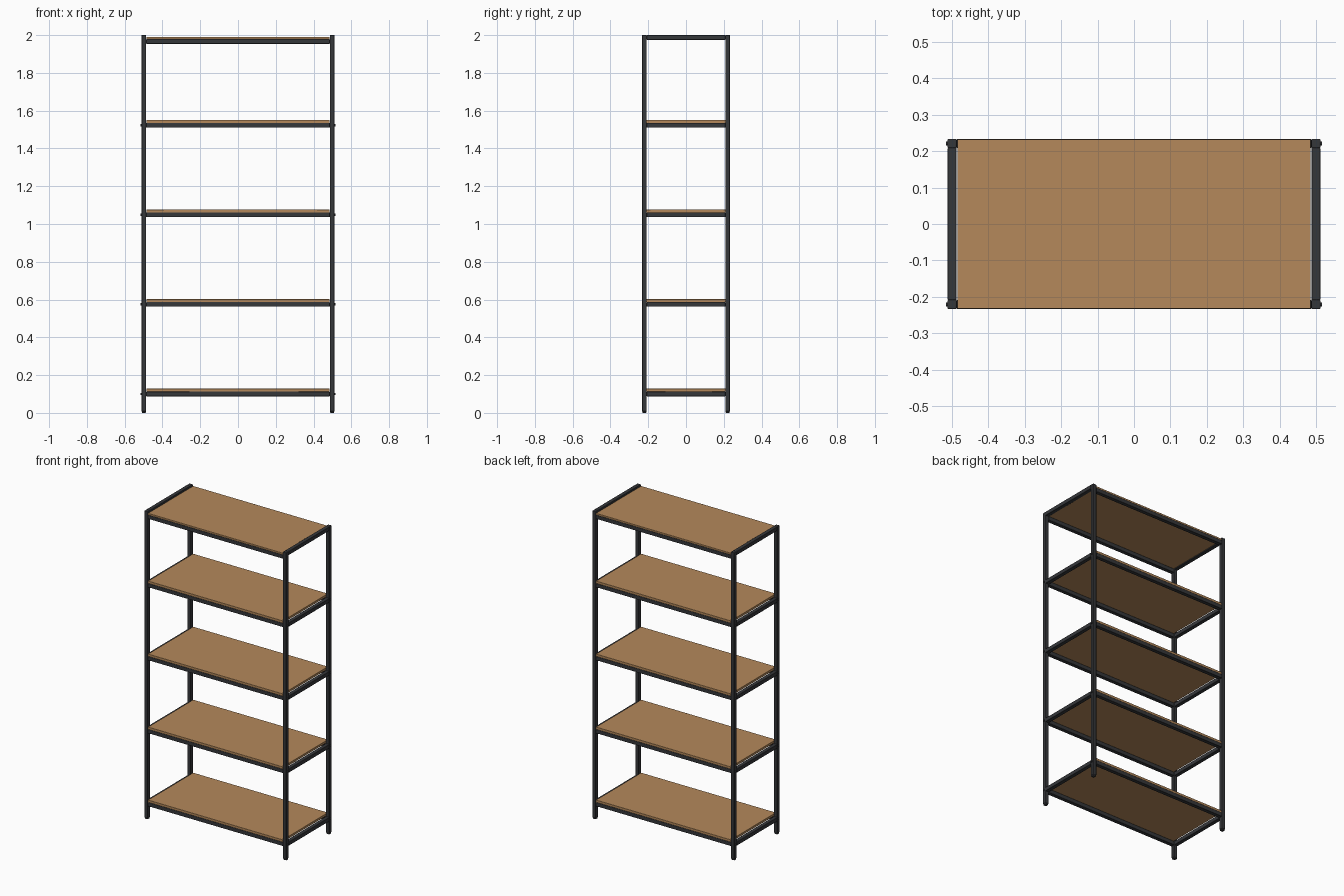
import bpy, math

if "Cube" in bpy.data.objects:
    bpy.data.objects.remove(bpy.data.objects["Cube"])


def material(name, rgb):
    m = bpy.data.materials.new(name)
    m.diffuse_color = (*rgb, 1)
    m.use_nodes = True
    m.node_tree.nodes["Principled BSDF"].inputs["Base Color"].default_value = m.diffuse_color
    return m


steel = material("dark steel", (0.036, 0.038, 0.042))
wood = material("warm wood", (0.46, 0.25, 0.105))

HX, HY, T = 0.511, 0.233, 0.025      # half width, half depth, tube size
RAIL_Z = [0.088, 0.562, 1.036, 1.510, 1.954]   # underside of each shelf rail


def box(name, lo, hi, mat, bevel=0.0):
    size = [b - a for a, b in zip(lo, hi)]
    centre = [(a + b) / 2 for a, b in zip(lo, hi)]
    bpy.ops.mesh.primitive_cube_add(size=1, location=centre)
    ob = bpy.context.object
    ob.name = name
    ob.scale = size
    bpy.ops.object.transform_apply(location=False, rotation=False, scale=True)
    ob.data.materials.append(mat)
    if bevel:
        mod = ob.modifiers.new("soft edge", 'BEVEL')
        mod.width = bevel
        mod.segments = 2
        bpy.ops.object.shade_smooth_by_angle()
    return ob


def span(s, outer, width):
    """Range lying just inside an outer limit on side s."""
    return sorted((s * outer, s * (outer - width)))


# Upright posts with small foot caps
for sx in (-1, 1):
    for sy in (-1, 1):
        x0, x1 = span(sx, HX, T)
        y0, y1 = span(sy, HY, T)
        box("post", (x0, y0, 0.008), (x1, y1, 2.0), steel, 0.003)
        box("foot_cap", (x0 + .002, y0 + .002, 0), (x1 - .002, y1 - .002, 0.01), steel, 0.002)

for i, z in enumerate(RAIL_Z):
    top = i == len(RAIL_Z) - 1
    # Long rails at front and back
    for sy in (-1, 1):
        y0, y1 = span(sy, HY, T)
        box("long_rail", (-HX + T, y0, z), (HX - T, y1, z + T), steel, 0.002)
    # Side rails; the top pair sits level with the post tops
    for sx in (-1, 1):
        x0, x1 = span(sx, HX, T)
        zr = 2.0 - T if top else z
        box("side_rail", (x0, -HY + T, zr), (x1, HY - T, zr + T), steel, 0.002)
        # Bolt heads on the outside of the posts
        if not top:
            for sy in (-1, 1):
                bpy.ops.mesh.primitive_cylinder_add(
                    vertices=12, radius=0.006, depth=0.006,
                    location=(sx * (HX + 0.001), sy * (HY - T / 2), z + T / 2),
                    rotation=(0, math.pi / 2, 0))
                bpy.context.object.name = "bolt_head"
                bpy.context.object.data.materials.append(steel)
    # Shelf board resting on the rails
    box("shelf_board", (-HX + T + .002, -HY + .001, z + T),
        (HX - T - .002, HY - .001, z + T + (0.011 if top else 0.015)), wood, 0.001)
